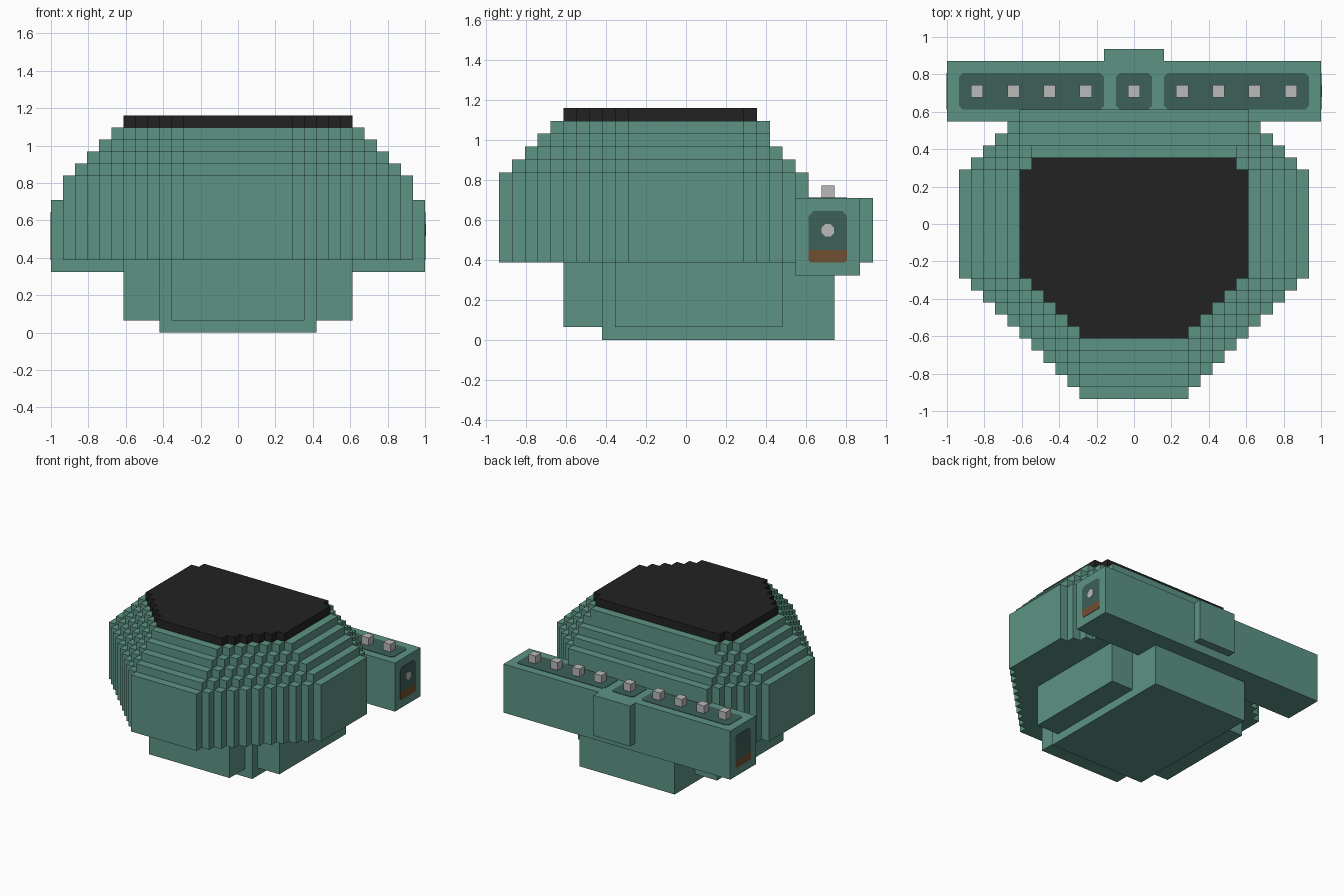
import bpy, bmesh, math
from mathutils import Vector

cube = bpy.data.objects.get("Cube")
if cube:
    bpy.data.objects.remove(cube, do_unlink=True)

U = 2 / 31          # one block
PLATE = 0.05        # thickness of painted plates, in blocks


def material(name, r, g, b):
    m = bpy.data.materials.new(name)
    m.use_nodes = True
    m.diffuse_color = (r, g, b, 1)
    node = next(n for n in m.node_tree.nodes if n.type == 'BSDF_PRINCIPLED')
    node.inputs["Base Color"].default_value = (r, g, b, 1)
    return m


TEAL = material("teal", 0.11, 0.295, 0.235)
DARK = material("dark_teal", 0.045, 0.119, 0.098)
BLACK = material("black", 0.016, 0.016, 0.016)
GREY = material("light_grey", 0.49, 0.49, 0.49)
BROWN = material("brown", 0.162, 0.08, 0.03)


def prism(name, outline, low, high, mat, axis='z'):
    """Extrude a 2D outline, given in blocks, from low to high along an axis."""
    def place(a, b):
        p = (a, b, low) if axis == 'z' else (low, a, b)
        return Vector(p) * U
    bm = bmesh.new()
    face = bm.faces.new([bm.verts.new(place(a, b)) for a, b in outline])
    out = bmesh.ops.extrude_face_region(bm, geom=[face])
    step = Vector((0, 0, 1) if axis == 'z' else (1, 0, 0)) * (high - low) * U
    bmesh.ops.translate(bm, vec=step, verts=[
        v for v in out["geom"] if isinstance(v, bmesh.types.BMVert)])
    bmesh.ops.recalc_face_normals(bm, faces=bm.faces[:])
    mesh = bpy.data.meshes.new(name)
    bm.to_mesh(mesh)
    bm.free()
    mesh.materials.append(mat)
    obj = bpy.data.objects.new(name, mesh)
    bpy.context.collection.objects.link(obj)
    return obj


def rect(a0, a1, b0, b1, low_cut=0, high_cut=0):
    """Rectangle with optional chamfers on its lower and upper corners."""
    l, h = low_cut, high_cut
    pts = [(a0 + l, b0), (a1 - l, b0), (a1, b0 + l), (a1, b1 - h),
           (a1 - h, b1), (a0 + h, b1), (a0, b1 - h), (a0, b0 + l)]
    return list(dict.fromkeys(pts))


def stepped_outline(half, back):
    """Mirrored stair-cornered outline of one body layer."""
    rows = [(4.5 + i, i - half, i - half + 1) for i in range(int(half - 4.5))]
    rows.append((half, -4.5, 4.5))
    rows += [(half - 1 - j, 4.5 + j, 5.5 + j) for j in range(int(back - 4.5))]
    side = [p for w, y0, y1 in rows for p in ((w, y0), (w, y1))]
    return side + [(-x, y) for x, y in reversed(side)]


# Body of stacked layers, each one block smaller, with a dark cap
backs = [9.5, 8.5, 7.5, 6.5, 6.5, 5.5]
for k, back in enumerate(backs):
    cap = k == len(backs) - 1
    prism("top_cap" if cap else f"body_layer_{k + 1}",
          stepped_outline(14.5 - k, back),
          12 + k if k else 6, 13 + k, BLACK if cap else TEAL)

# Base: central block with a front arm and two side arms
prism("base_core", rect(-6.5, 6.5, -6.5, 11.5), 0, 6, TEAL)
prism("base_front_arm", rect(-5.5, 5.5, -9.5, -5.5), 1, 6, TEAL)
prism("base_side_arms", rect(-9.5, 9.5, -5.5, 7.5), 1, 6, TEAL)

# Rear bar with a block on its back
prism("rear_bar", rect(-15.5, 15.5, 8.5, 13.5), 5, 11, TEAL)
prism("rear_bar_block", rect(-2.5, 2.5, 13.5, 14.5), 6, 11, TEAL)

# Panels and studs on top of the bar
for name, x0, x1 in (("right", -14.5, -2.5), ("middle", -1.5, 1.5), ("left", 2.5, 14.5)):
    prism(f"{name}_top_panel", rect(x0, x1, 9.5, 12.5, 0.3, 0.3), 11, 11 + PLATE, DARK)
for i, x in enumerate((-13, -10, -7, -4, 0, 4, 7, 10, 13)):
    prism(f"stud_{i + 1}", rect(x - 0.5, x + 0.5, 10.5, 11.5), 11, 12, GREY)

# Panels on both ends of the bar
for name, s in (("left", 1), ("right", -1)):
    x = 15.5 * s
    prism(f"{name}_end_panel", rect(9.5, 12.5, 7, 10, 0, 0.4), x, x + s * PLATE, DARK, 'x')
    prism(f"{name}_end_strip", rect(9.5, 12.5, 6, 7, 0.2, 0), x, x + s * PLATE, BROWN, 'x')

# Round button on the left end
angles = [math.radians(22.5 + 45 * i) for i in range(8)]
prism("end_button", [(11 + 0.53 * math.cos(a), 8.5 + 0.53 * math.sin(a)) for a in angles],
      15.5, 15.5 + 2 * PLATE, GREY, 'x')
